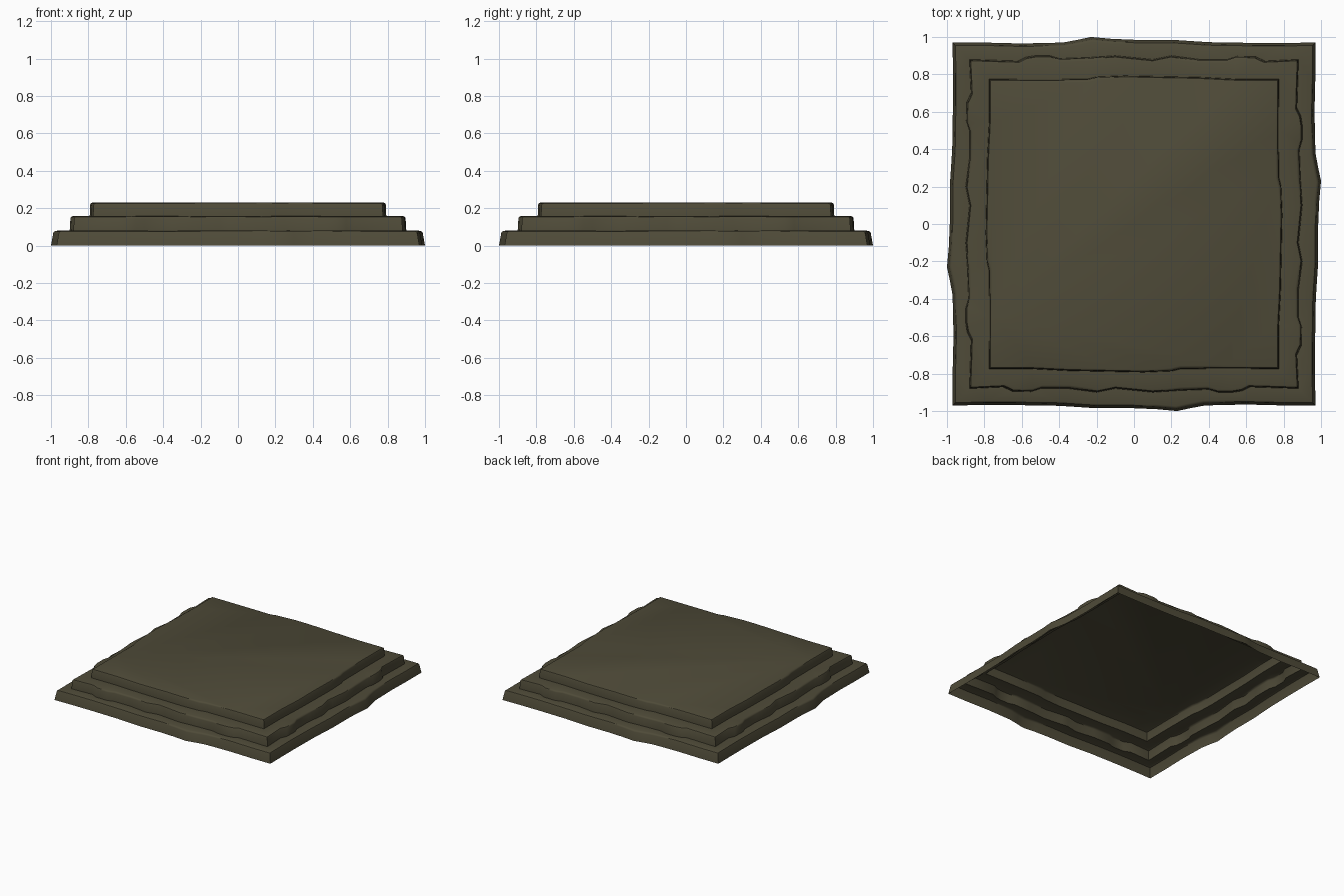
import bpy, bmesh, math

if "Cube" in bpy.data.objects:
    bpy.data.objects.remove(bpy.data.objects["Cube"])

stone = bpy.data.materials.new("dark_olive_stone")
stone.diffuse_color = (0.078, 0.070, 0.040, 1)
stone.use_nodes = True
stone.node_tree.nodes["Principled BSDF"].inputs["Base Color"].default_value = stone.diffuse_color

# Worn edge of one side of each tier: (position along side, distance from centre)
LOWER = [(-.97, .97), (-.8, .97), (-.6, .965), (-.38, .97), (-.3, .985), (-.23, 1.0),
         (-.12, .99), (0, .985), (.2, .985), (.4, .972), (.65, .968), (.8, .968)]
MIDDLE = [(-.88, .88), (-.62, .872), (-.58, .892), (-.53, .9), (-.45, .9), (-.4, .885),
          (-.25, .89), (-.1, .9), (.05, .885), (.1, .88), (.2, .9), (.35, .88),
          (.5, .88), (.55, .897), (.65, .895), (.7, .872)]
TOP = [(-.775, .775), (-.5, .773), (-.25, .775), (-.2, .787), (-.05, .793), (.1, .79),
       (.35, .785), (.55, .775)]


def ring(bm, side, z, inset=0.0, wave=0.0):
    """Closed ring: one side's edge turned four times about the centre."""
    half = -side[0][0]
    verts = []
    for k in range(4):
        a = -k * math.pi / 2
        c, s = math.cos(a), math.sin(a)
        for x, y in side:
            f = 1 - inset / half
            px, py = x * f, y - inset
            pz = z + wave * math.sin(9 * x + 1.0) * (1 - abs(x / half))
            verts.append(bm.verts.new((px * c - py * s, px * s + py * c, pz)))
    return verts


def bridge(bm, a, b):
    n = len(a)
    for i in range(n):
        j = (i + 1) % n
        bm.faces.new((a[j], a[i], b[i], b[j]))


def join_uneven(bm, a, b):
    """Fill a ledge between two rings with different point counts."""
    edges = [bm.edges.get((r[i], r[(i + 1) % len(r)])) or
             bm.edges.new((r[i], r[(i + 1) % len(r)])) for r in (a, b) for i in range(len(r))]
    bmesh.ops.bridge_loops(bm, edges=edges)


def tier(name, side, z0, z1, taper, inner=None):
    bm = bmesh.new()
    # wall with a softened upper edge
    levels = [(z0, 0, 0), (z1 - .012, taper, .003), (z1 - .004, taper + .004, .003),
              (z1, taper + .014, .002)]
    rings = [ring(bm, side, z, i, w) for z, i, w in levels]
    for a, b in zip(rings, rings[1:]):
        bridge(bm, a, b)
    if inner:                       # ledge running in to the next tier
        join_uneven(bm, rings[-1], ring(bm, inner, z1))
    else:                           # flat top
        bm.faces.new(rings[-1][::-1])
    bmesh.ops.recalc_face_normals(bm, faces=bm.faces)
    if sum(f.normal.z * f.calc_area() for f in bm.faces) < 0:
        bmesh.ops.reverse_faces(bm, faces=bm.faces)
    me = bpy.data.meshes.new(name)
    bm.to_mesh(me)
    bm.free()
    me.materials.append(stone)
    ob = bpy.data.objects.new(name, me)
    bpy.context.collection.objects.link(ob)
    bpy.context.view_layer.objects.active = ob
    ob.select_set(True)
    bpy.ops.object.shade_smooth_by_angle(angle=math.radians(40))
    ob.select_set(False)


# Hollow stepped platform, open underneath
tier("lower_step", LOWER, 0, .08, .012, MIDDLE)
tier("middle_step", MIDDLE, .08, .157, .004, TOP)
tier("top_slab", TOP, .157, .23, .003)
